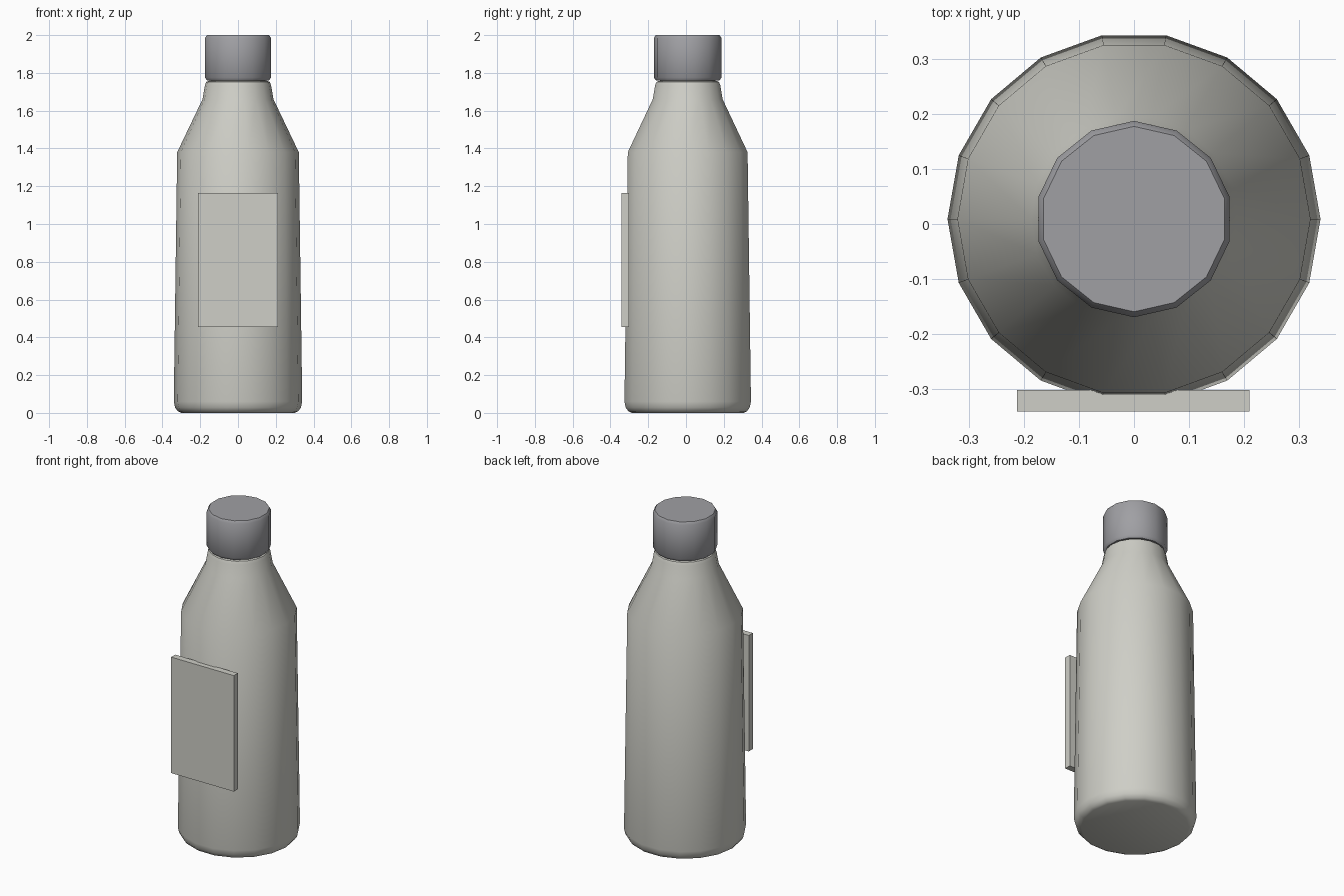
import bpy
from math import cos, sin, pi, radians

cube = bpy.data.objects.get("Cube")
if cube:
    bpy.data.objects.remove(cube, do_unlink=True)

AXIS_Y = 0.009  # the bottle axis sits slightly behind centre


def material(name, color):
    mat = bpy.data.materials.new(name)
    mat.use_nodes = True
    mat.diffuse_color = (*color, 1)
    mat.node_tree.nodes["Principled BSDF"].inputs["Base Color"].default_value = (*color, 1)
    return mat


def add_object(name, verts, faces, mat):
    mesh = bpy.data.meshes.new(name)
    mesh.from_pydata(verts, [], faces)
    mesh.materials.append(mat)
    obj = bpy.data.objects.new(name, mesh)
    bpy.context.collection.objects.link(obj)
    return obj


def lathe(name, profile, sides, start, mat, smooth_angle):
    """Turn (radius, height) points, bottom to top, into a closed solid."""
    verts = [(r * cos(start + 2 * pi * i / sides),
              AXIS_Y + r * sin(start + 2 * pi * i / sides), z)
             for r, z in profile for i in range(sides)]
    faces = [tuple(reversed(range(sides)))]
    for k in range(len(profile) - 1):
        a, b = k * sides, (k + 1) * sides
        for i in range(sides):
            j = (i + 1) % sides
            faces.append((a + i, a + j, b + j, b + i))
    faces.append(tuple(range(len(verts) - sides, len(verts))))
    obj = add_object(name, verts, faces, mat)
    bpy.ops.object.select_all(action="DESELECT")
    obj.select_set(True)
    bpy.context.view_layer.objects.active = obj
    bpy.ops.object.shade_smooth_by_angle(angle=radians(smooth_angle))
    return obj


shell = material("warm light grey", (0.62, 0.62, 0.57))
lid = material("mid grey", (0.35, 0.35, 0.37))

# Bottle body with rounded foot, shoulder and neck
lathe("bottle_body",
      [(0.30, 0.0), (0.318, 0.008), (0.333, 0.028), (0.34, 0.06),
       (0.322, 1.38), (0.188, 1.66), (0.175, 1.735), (0.168, 1.752), (0.155, 1.758)],
      18, 0, shell, 40)

# Neck finish hidden inside the cap
lathe("neck_finish", [(0.15, 1.74), (0.15, 1.95)], 18, 0, shell, 40)

# Screw cap with chamfered rims
lathe("cap", [(0.168, 1.76), (0.179, 1.775), (0.179, 1.985), (0.169, 2.0)],
      14, pi / 2, lid, 40)

# Flat label panel on the front
bpy.ops.mesh.primitive_cube_add(size=1, location=(-0.001, -0.3225, 0.81))
label = bpy.context.object
label.name = "label_panel"
label.scale = (0.424, 0.039, 0.71)
bpy.ops.object.transform_apply(location=False, rotation=False, scale=True)
label.data.materials.append(shell)
